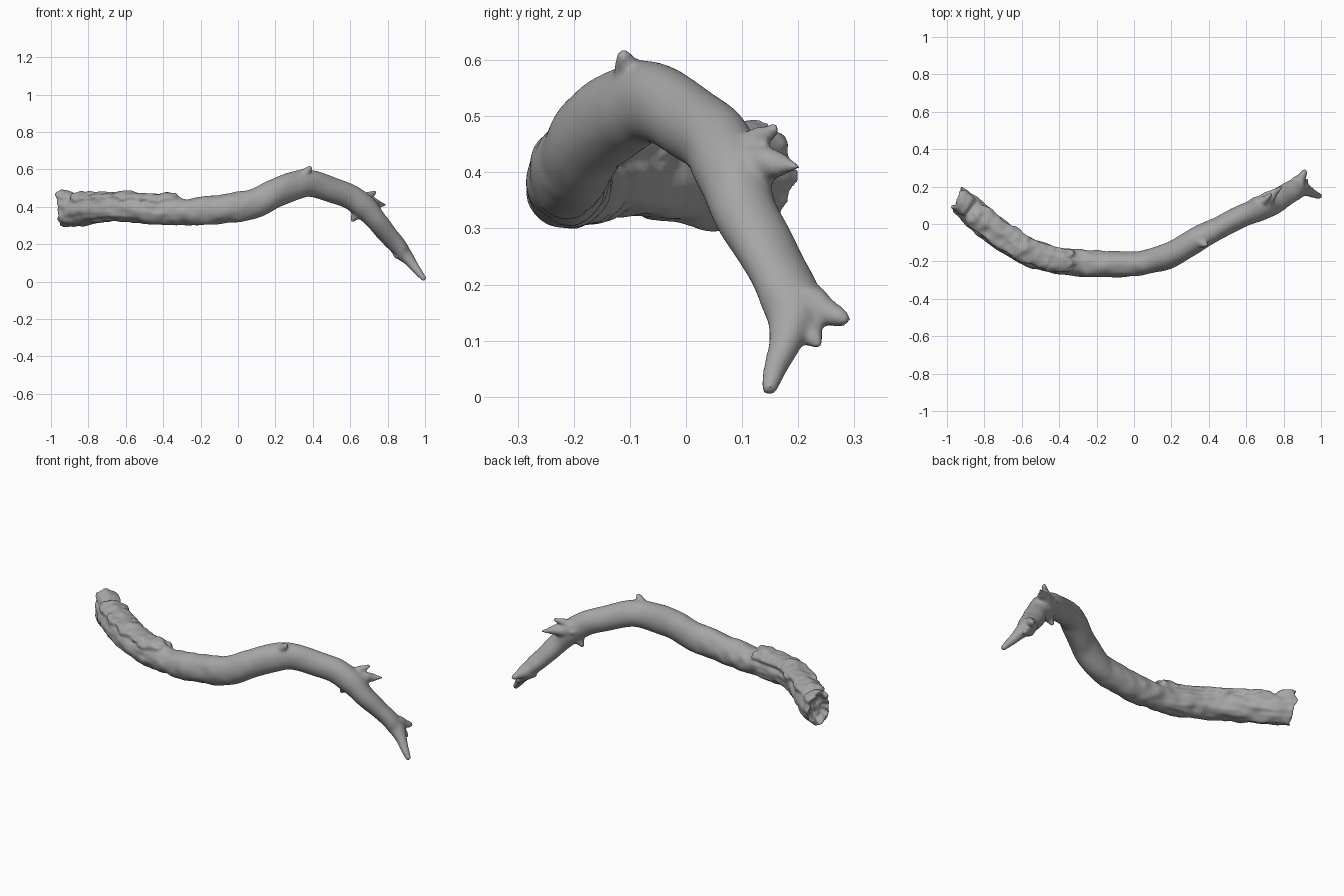
import bpy, bmesh, math
from mathutils import Vector, noise

if "Cube" in bpy.data.objects:
    bpy.data.objects.remove(bpy.data.objects["Cube"])


def spline(keys, steps):
    # Catmull-Rom through (x, y, z, vertical radius, side radius)
    out = []
    for i in range(len(keys) - 1):
        a, b, c, d = (keys[min(max(i + k, 0), len(keys) - 1)] for k in (-1, 0, 1, 2))
        for s in range(steps):
            t = s / steps
            out.append([0.5 * (2 * q + (r - p) * t + (2 * p - 5 * q + 4 * r - w) * t * t
                        + (3 * q - p - 3 * r + w) * t ** 3) for p, q, r, w in zip(a, b, c, d)])
    out.append(list(keys[-1]))
    return out


def tube(name, keys, steps, sides, shape, hollow=False):
    rows = spline(keys, steps)
    pts = [Vector(r[:3]) for r in rows]
    bm = bmesh.new()
    rings = []
    for i, row in enumerate(rows):
        t = (pts[min(i + 1, len(pts) - 1)] - pts[max(i - 1, 0)]).normalized()
        side = t.cross(Vector((0, 0, 1)))
        if side.length < 0.2:
            side = t.cross(Vector((0, 1, 0)))
        side.normalize()
        up = side.cross(t)
        ring = []
        for k in range(sides):
            a = 2 * math.pi * k / sides
            off = side * math.cos(a) * row[4] + up * math.sin(a) * row[3]
            ring.append(bm.verts.new(shape(pts[i], off, a, t)))
        rings.append(ring)
    for r0, r1 in zip(rings, rings[1:]):
        for k in range(sides):
            j = (k + 1) % sides
            bm.faces.new((r0[k], r0[j], r1[j], r1[k]))
    bm.faces.new(rings[-1])
    # broken end with a sunken core
    inner = rings[0]
    if hollow:
        axis = (pts[1] - pts[0]).normalized()
        centre = sum((v.co for v in inner), Vector()) / sides
        for scale, depth in ((0.8, 0.005), (0.62, 0.035), (0.3, 0.045)):
            nxt = []
            for v in rings[0]:
                p = centre + (v.co - centre) * scale + axis * depth
                nxt.append(bm.verts.new(p + axis * 0.02 * noise.noise(p * 40)))
            for k in range(sides):
                j = (k + 1) % sides
                bm.faces.new((inner[k], inner[j], nxt[j], nxt[k]))
            inner = nxt
    bm.faces.new(inner)
    bmesh.ops.recalc_face_normals(bm, faces=bm.faces)
    me = bpy.data.meshes.new(name)
    bm.to_mesh(me)
    bm.free()
    ob = bpy.data.objects.new(name, me)
    bpy.context.collection.objects.link(ob)
    return ob


def ramp(x, a, b):
    t = min(max((x - a) / (b - a), 0), 1)
    return t * t * (3 - 2 * t)


def trunk_shape(c, off, a, t):
    n = off.normalized()
    p = c + off
    rough = 1 - ramp(c.x, -0.3, 0.3)
    d = 0.006 * noise.noise(p * 9) + rough * 0.008 * noise.noise(p * 20)
    # lengthwise bark cracks on the old end
    old = 1 - ramp(c.x, -0.45, -0.25)
    d += old * 0.006 * noise.noise(Vector((c.x * 7, math.cos(a) * 3, math.sin(a) * 3)))
    # loose bark layer along the top, with a ragged edge
    edge = -0.335 + 0.03 * noise.noise(Vector((a * 3, 0, 5)))
    width = math.sin(a - 0.1) - 0.55 + 0.3 * noise.noise(Vector((c.x * 14, a, 0)))
    flap = ramp(width, 0, 0.12) * (1 - ramp(c.x, edge, edge + 0.012))
    flap *= 1 - 0.95 * math.exp(-((c.x + 0.875) / 0.014) ** 2)
    d += flap * (0.021 + 0.008 * noise.noise(p * 30))
    # slanted, splintered end rim
    end = 1 - ramp(c.x, -0.96, -0.87)
    p -= t * end * (0.022 * math.sin(a) - 0.02 * math.cos(a))
    p += t * end * 0.03 * noise.noise(Vector((math.cos(a) * 2.5, math.sin(a) * 2.5, 3)))
    return p + n * (d + end * 0.012 * noise.noise(p * 25))


def stub_shape(c, off, a, t):
    p = c + off
    return p + off * 0.25 * noise.noise(p * 30)


# main stem, from the broken thick end to the thin tip
stem = tube("branch", [
    (-.943, .128, .385, .086, .066), (-.87, .072, .378, .080, .072), (-.78, -.005, .383, .074, .076),
    (-.6, -.132, .392, .070, .074), (-.4, -.194, .375, .074, .072), (-.2, -.213, .377, .073, .071),
    (0, -.213, .400, .080, .067), (.1, -.195, .423, .078, .068), (.2, -.163, .472, .077, .069),
    (.3, -.105, .510, .076, .069), (.38, -.06, .524, .074, .065), (.5, .003, .490, .067, .058),
    (.6, .05, .453, .068, .062), (.68, .083, .396, .066, .062), (.74, .107, .325, .056, .059),
    (.8, .147, .254, .048, .060), (.87, .188, .170, .042, .056), (.92, .180, .110, .029, .032),
    (.965, .160, .052, .020, .020), (1.0, .146, .008, .011, .012)],
    12, 48, trunk_shape, hollow=True)

# side stubs: start point, end point, base radius, tip radius
stubs = {
    "top_knob": ((.325, -.085, .545), (.392, -.116, .614), .040, .012),
    "upper_spike": ((.65, .08, .42), (.793, .202, .409), .056, .009),
    "upper_spike_ridge": ((.64, .08, .42), (.738, .163, .482), .038, .012),
    "lower_stub": ((.66, .08, .40), (.606, .080, .320), .046, .012),
    "fork_stub": ((.855, .185, .178), (.920, .290, .136), .048, .013),
    "fork_nub": ((.865, .19, .160), (.932, .238, .088), .042, .010),
    "tip_ridge": ((.85, .18, .190), (.945, .198, .100), .022, .010),
}
parts = [stem]
for name, (p, q, r0, r1) in stubs.items():
    p, q = Vector(p), Vector(q)
    keys = []
    for f, r in ((0, r0), (.35, r0 * .8), (.65, r0 * .35 + r1 * .6), (.9, r1 * 1.15), (1, r1 * .6)):
        keys.append((*p.lerp(q, f), r, r))
    parts.append(tube(name, keys, 4, 16, stub_shape))

# grow the stubs into the stem as one skin
bpy.ops.object.select_all(action='DESELECT')
for ob in parts:
    ob.select_set(True)
bpy.context.view_layer.objects.active = stem
bpy.ops.object.join()
mod = stem.modifiers.new("skin", 'REMESH')
mod.mode = 'VOXEL'
mod.voxel_size = 0.006
bpy.ops.object.modifier_apply(modifier=mod.name)

# soften the joints on the young, smooth half
bm = bmesh.new()
bm.from_mesh(stem.data)
young = [v for v in bm.verts if v.co.x > -0.25]
for _ in range(7):
    bmesh.ops.smooth_vert(bm, verts=young, factor=0.5, use_axis_x=True, use_axis_y=True, use_axis_z=True)
bm.to_mesh(stem.data)
bm.free()
bpy.ops.object.shade_smooth_by_angle(angle=math.radians(50))

mat = bpy.data.materials.new("bark")
mat.diffuse_color = (0.38, 0.38, 0.38, 1)
mat.use_nodes = True
mat.node_tree.nodes["Principled BSDF"].inputs["Base Color"].default_value = mat.diffuse_color
stem.data.materials.clear()
stem.data.materials.append(mat)
